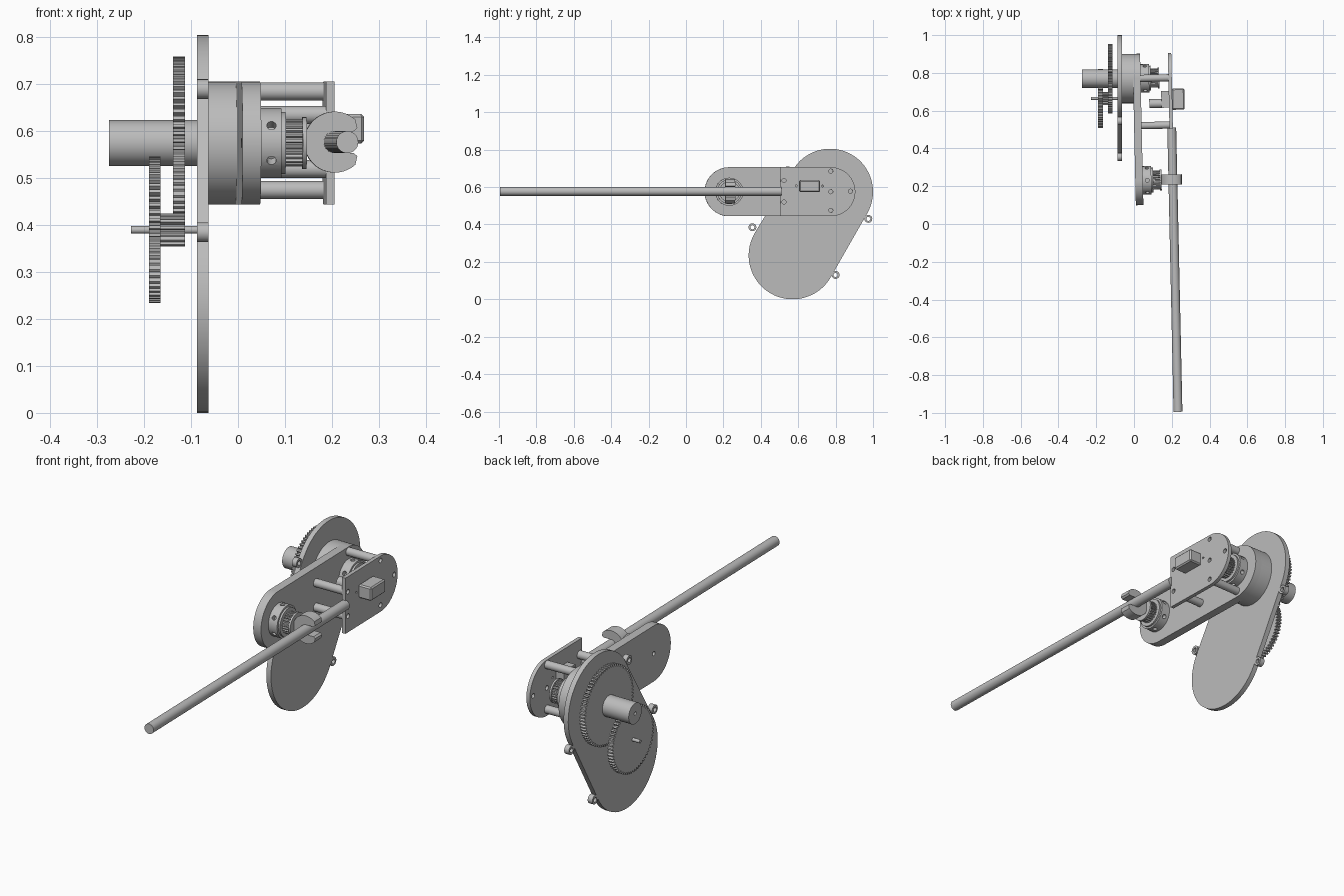
import bpy, bmesh
from math import sin, cos, pi, atan2, radians
from mathutils import Matrix, Vector

cube = bpy.data.objects.get("Cube")
if cube:
    bpy.data.objects.remove(cube)

grey = bpy.data.materials.new("plain grey")
grey.use_nodes = True
grey.diffuse_color = (0.5, 0.5, 0.5, 1)
grey.node_tree.nodes["Principled BSDF"].inputs["Base Color"].default_value = (0.5, 0.5, 0.5, 1)

SHOULDER = (0.77, 0.575)   # y, z of the main axis
ELBOW = (0.23, 0.575)      # y, z of the rod axis
IDLER = (0.665, 0.39)      # y, z of the reduction gear
# The swinging arm is turned slightly about the main axis
pivot = Matrix.Translation((0, SHOULDER[0], 0))
TILT = pivot @ Matrix.Rotation(0.022, 4, 'Z') @ pivot.inverted()


def arc(centre, r, start, end, n=32):
    angles = [radians(start + (end - start) * i / n) for i in range(n + 1)]
    return [(centre[0] + r * cos(a), centre[1] + r * sin(a)) for a in angles]


def circle(centre, r, n=48):
    return arc(centre, r, 0, 360, n)[:-1]


def capsule(a, ra, b, rb):
    """Outline of two round ends joined by straight sides."""
    d = atan2(a[1] - b[1], a[0] - b[0]) * 180 / pi
    return arc(a, ra, d - 90, d + 90) + arc(b, rb, d + 90, d + 270)


def teeth(centre, r, depth, count):
    """Gear outline with trapezoid teeth."""
    pts = []
    for i in range(count):
        for f, rad in ((0, r - depth), (0.3, r - depth), (0.45, r), (0.85, r)):
            a = 2 * pi * (i + f) / count
            pts.append((centre[0] + rad * cos(a), centre[1] + rad * sin(a)))
    return pts


def drill(spots, r, x0, x1):
    """Matrices and sizes for round holes along x."""
    turn = Matrix.Rotation(pi / 2, 4, 'Y')
    return [(Matrix.Translation(((x0 + x1) / 2, y, z)) @ turn, r, x1 - x0 + 0.02) for y, z in spots]


def finish(obj, holes=(), tilt=False):
    if holes:
        bm = bmesh.new()
        for matrix, r, depth in holes:
            bmesh.ops.create_cone(bm, cap_ends=True, segments=20, radius1=r, radius2=r,
                                  depth=depth, matrix=matrix)
        mesh = bpy.data.meshes.new("hole_cutter")
        bm.to_mesh(mesh)
        bm.free()
        cutter = bpy.data.objects.new("hole_cutter", mesh)
        cutter.hide_render = True
        bpy.context.collection.objects.link(cutter)
        mod = obj.modifiers.new("holes", 'BOOLEAN')
        mod.object, mod.operation, mod.solver = cutter, 'DIFFERENCE', 'EXACT'
        bpy.context.view_layer.update()
        cut = bpy.data.meshes.new_from_object(obj.evaluated_get(bpy.context.evaluated_depsgraph_get()))
        obj.modifiers.clear()
        obj.data = cut
        bpy.data.objects.remove(cutter)
    obj.data.materials.clear()
    obj.data.materials.append(grey)
    if tilt:
        obj.data.transform(TILT)
    bpy.ops.object.select_all(action='DESELECT')
    obj.select_set(True)
    bpy.context.view_layer.objects.active = obj
    bpy.ops.object.shade_smooth_by_angle(angle=radians(25))
    return obj


def prism(name, pts, lo, hi, holes=(), tilt=False, axis='x'):
    """Extrude an outline along x (points are y, z) or along y (points are x, z)."""
    bm = bmesh.new()
    place = (lambda p, t: (t, p[0], p[1])) if axis == 'x' else (lambda p, t: (p[0], t, p[1]))
    face = bm.faces.new([bm.verts.new(place(p, lo)) for p in pts])
    out = bmesh.ops.extrude_face_region(bm, geom=[face])
    shift = Vector(place((0, 0), hi - lo))
    bmesh.ops.translate(bm, vec=shift, verts=[v for v in out["geom"] if isinstance(v, bmesh.types.BMVert)])
    bmesh.ops.recalc_face_normals(bm, faces=bm.faces[:])
    mesh = bpy.data.meshes.new(name)
    bm.to_mesh(mesh)
    bm.free()
    obj = bpy.data.objects.new(name, mesh)
    bpy.context.collection.objects.link(obj)
    return finish(obj, holes, tilt)


def box(name, x, y, z, bevel=0.0):
    bm = bmesh.new()
    bmesh.ops.create_cube(bm, size=1)
    for v in bm.verts:
        v.co = [lo + (c + 0.5) * (hi - lo) for c, (lo, hi) in zip(v.co, (x, y, z))]
    if bevel:
        bmesh.ops.bevel(bm, geom=bm.edges[:], offset=bevel, segments=1, affect='EDGES')
    mesh = bpy.data.meshes.new(name)
    bm.to_mesh(mesh)
    bm.free()
    obj = bpy.data.objects.new(name, mesh)
    bpy.context.collection.objects.link(obj)
    return finish(obj, tilt=True)


# Base plate with four screw lugs
prism("base_plate", capsule(SHOULDER, 0.23, (0.57, 0.235), 0.235), -0.087, -0.063)
for i, spot in enumerate([(0.355, 0.385), (0.545, 0.69), (0.975, 0.43), (0.80, 0.13)]):
    prism(f"plate_lug_{i + 1}", circle(spot, 0.021, 24), -0.087, -0.063,
          drill([spot], 0.011, -0.087, -0.063))

# Gear train and drive cylinder
prism("main_gear", teeth(SHOULDER, 0.184, 0.011, 72), -0.138, -0.113)
prism("idler_gear", teeth(IDLER, 0.156, 0.011, 60), -0.19, -0.165)
prism("idler_pinion", teeth(IDLER, 0.035, 0.010, 14), -0.165, -0.113)
prism("idler_shaft", circle(IDLER, 0.008, 16), -0.228, -0.087)
prism("drive_cylinder", circle(SHOULDER, 0.049), -0.275, -0.087,
      drill([SHOULDER], 0.008, -0.285, -0.255))

# Turning drum and arm
prism("shoulder_drum", circle(SHOULDER, 0.131, 64), -0.063, 0.01)
prism("arm", capsule(SHOULDER, 0.131, ELBOW, 0.131), -0.005, 0.035,
      drill([ELBOW], 0.01, -0.005, 0.035), tilt=True)

# Pulley hubs with radial screw holes, toothed drums and end flanges
for label, centre in (("shoulder", SHOULDER), ("elbow", ELBOW)):
    screws = []
    for k in range(6):
        a = pi / 6 + k * pi / 3
        out = Vector((0, cos(a), sin(a)))
        place = Matrix.Translation(Vector((0.058, *centre)) + out * 0.07)
        screws.append((place @ out.to_track_quat('Z', 'Y').to_matrix().to_4x4(), 0.01, 0.04))
    prism(label + "_hub", circle(centre, 0.075), 0.035, 0.08, screws, tilt=True)
    prism(label + "_hub_step", circle(centre, 0.066), 0.08, 0.089, tilt=True)
    prism(label + "_pulley", teeth(centre, 0.05, 0.007, 24), 0.089, 0.126, tilt=True)
    prism(label + "_flange", circle(centre, 0.055), 0.125, 0.134, tilt=True)

# Outer motor plate on standoffs
posts = [(0.52, 0.635), (0.52, 0.52), (0.77, 0.685), (0.77, 0.475)]
for i, spot in enumerate(posts):
    prism(f"standoff_{i + 1}", circle(spot, 0.019, 32), 0.035, 0.182, tilt=True)
outline = arc(SHOULDER, 0.131, -90, 90) + [(0.5, 0.706), (0.5, 0.444)]
prism("motor_plate", outline, 0.182, 0.2,
      drill(posts + [SHOULDER, (0.875, 0.578)], 0.011, 0.182, 0.2)
      + drill([(0.585, 0.606), (0.725, 0.606)], 0.005, 0.182, 0.2), tilt=True)

# Small motor through the plate
box("motor_body", (0.198, 0.265), (0.60, 0.712), (0.574, 0.637), 0.006)
box("motor_head", (0.142, 0.184), (0.612, 0.70), (0.578, 0.635))
prism("motor_spindle", circle((0.635, 0.606), 0.024, 32), 0.078, 0.142, tilt=True)

# Open clamp holding the long rod
ROD = (0.194, 0.577)
jaw = arc(ROD, 0.065, 48, 312, 40)
tip = ROD[0] + 0.048
jaw += [(tip, ROD[1] - 0.03), (tip - 0.008, ROD[1] - 0.023)]
jaw += arc(ROD, 0.023, 270, 90, 16)
jaw += [(tip - 0.008, ROD[1] + 0.023), (tip, ROD[1] + 0.03)]
prism("rod_clamp", jaw, 0.205, 0.258, tilt=True, axis='y')
prism("long_rod", circle(ROD, 0.0235, 40), -0.999, 0.507, tilt=True, axis='y')
